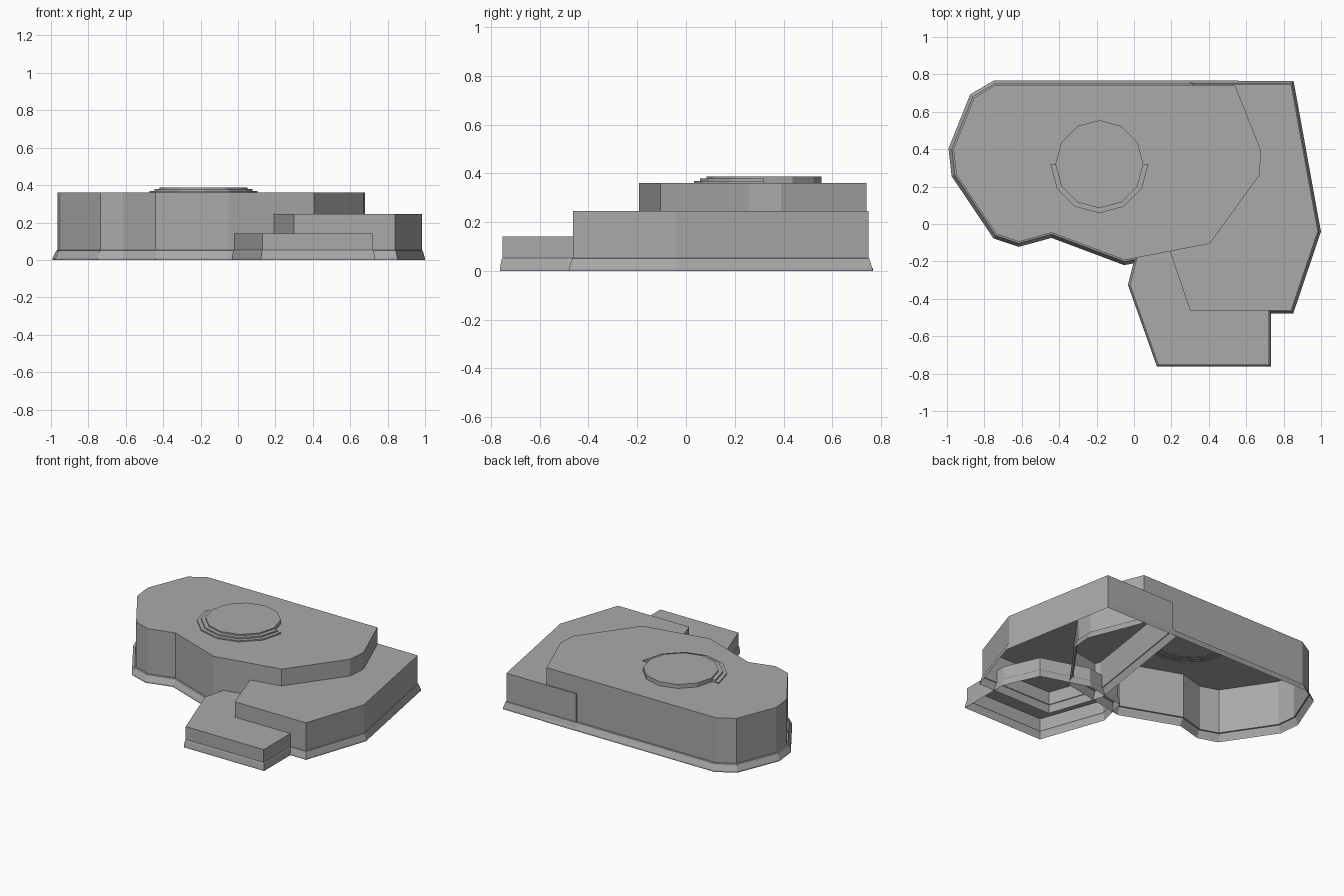
import bpy, bmesh, math
from mathutils import Vector

cube = bpy.data.objects.get("Cube")
if cube:
    bpy.data.objects.remove(cube, do_unlink=True)

GREY = (0.40, 0.40, 0.40, 1)
mat = bpy.data.materials.new("plain_grey")
mat.use_nodes = True
mat.diffuse_color = GREY
mat.node_tree.nodes["Principled BSDF"].inputs["Base Color"].default_value = GREY


def offset(outline, d):
    """Push a counter-clockwise outline outwards by d with mitred corners."""
    pts = [Vector(p) for p in outline]
    out = []
    for i, p in enumerate(pts):
        a = (p - pts[i - 1]).normalized()
        b = (pts[(i + 1) % len(pts)] - p).normalized()
        na, nb = Vector((a.y, -a.x)), Vector((b.y, -b.x))
        out.append(p + (na + nb) * (d / (1 + na.dot(nb))))
    return out


def shell(name, outline, profile):
    """Loft an outline through (outset, height) steps, capped on top, open below."""
    bm = bmesh.new()
    rings = [[bm.verts.new((p.x, p.y, z)) for p in offset(outline, d)]
             for d, z in profile]
    n = len(outline)
    for low, high in zip(rings, rings[1:]):
        for i in range(n):
            j = (i + 1) % n
            bm.faces.new((low[i], low[j], high[j], high[i]))
    bm.faces.new(rings[-1])
    mesh = bpy.data.meshes.new(name)
    bm.to_mesh(mesh)
    bm.free()
    mesh.materials.append(mat)
    obj = bpy.data.objects.new(name, mesh)
    bpy.context.collection.objects.link(obj)
    return obj


def skirted(top, lip, flare):
    """Wall profile with a flared skirt at the ground."""
    return [(flare, 0), (flare, 0.01), (lip + 0.003, 0.04), (lip, 0.05),
            (0, 0.052), (0, top)]


def arc(radius, start, end, step=30):
    return [(-0.185 + radius * math.cos(math.radians(a)),
             0.32 + radius * math.sin(math.radians(a)))
            for a in range(start, end, step)]


# Stacked building masses
high_block = [(-0.745, 0.74), (-0.855, 0.675), (-0.965, 0.4), (-0.95, 0.265),
              (-0.735, -0.055), (-0.615, -0.095), (-0.44, -0.047),
              (-0.05, -0.193), (0.405, -0.105), (0.67, 0.26), (0.68, 0.39),
              (0.54, 0.74)]
middle_block = [(0.18, -0.11), (0.30, -0.463), (0.84, -0.463), (0.983, -0.04),
                (0.84, 0.748), (0.31, 0.748)]
low_block = [(-0.022, -0.325), (0.13, -0.753), (0.722, -0.753), (0.722, -0.4),
             (0.62, -0.17), (0.3, -0.07), (0.03, -0.12)]
shell("high_block", high_block, skirted(0.36, 0.008, 0.026))
shell("middle_block", middle_block, skirted(0.245, 0.004, 0.016))
shell("low_block", low_block, skirted(0.14, 0.002, 0.01))

# Round roof platform with two half-ring steps
shell("roof_disc", arc(0.235, 0, 360), [(0, 0.355), (0, 0.387)])
for name, radius, top in (("lower_step", 0.288, 0.368), ("upper_step", 0.262, 0.378)):
    shell(name, arc(radius, 180, 361), [(0, 0.355), (0, top)])
